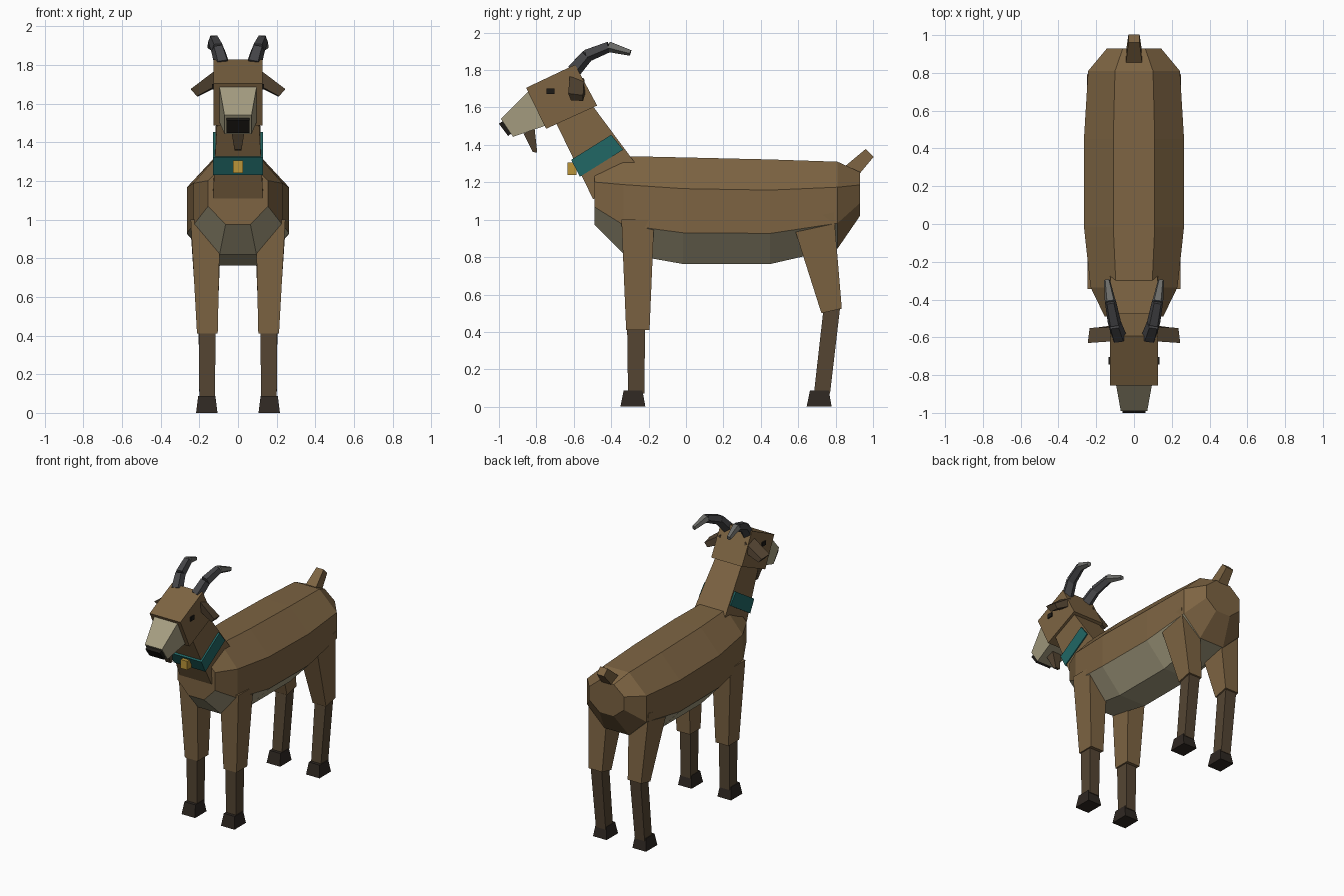
import bpy, bmesh, math
from mathutils import Vector


def material(name, rgb):
    m = bpy.data.materials.new(name)
    m.diffuse_color = (*rgb, 1)
    return m


BROWN = material("brown_coat", (0.205, 0.127, 0.055))
DARK = material("dark_coat", (0.09, 0.06, 0.033))
HOOF = material("hoof_black", (0.028, 0.021, 0.016))
CREAM = material("cream", (0.38, 0.34, 0.22))
HORN = material("horn_grey", (0.06, 0.06, 0.065))
TIP = material("horn_tip_grey", (0.15, 0.15, 0.14))
TEAL = material("teal", (0.015, 0.135, 0.13))
GOLD = material("gold", (0.5, 0.3, 0.04))
BLACK = material("black", (0.012, 0.01, 0.008))


def loft(name, rings, mat):
    """Skin a list of equal-length point rings and cap both ends."""
    bm = bmesh.new()
    vs = [[bm.verts.new(p) for p in ring] for ring in rings]
    n = len(vs[0])
    for a, b in zip(vs, vs[1:]):
        for k in range(n):
            bm.faces.new((a[k], a[(k + 1) % n], b[(k + 1) % n], b[k]))
    bm.faces.new(vs[0])
    bm.faces.new(vs[-1])
    bm.normal_update()
    bmesh.ops.recalc_face_normals(bm, faces=bm.faces)
    me = bpy.data.meshes.new(name)
    bm.to_mesh(me)
    bm.free()
    ob = bpy.data.objects.new(name, me)
    me.materials.append(mat)
    bpy.context.collection.objects.link(ob)
    return ob


def prism(name, profile, mat):
    """Side profile of (y, z, half width) points, centred on x = 0."""
    return loft(name, [[(s * w, y, z) for y, z, w in profile] for s in (-1, 1)], mat)


def block(name, side, profile, mat):
    """Side profile of (y, z, inner x, outer x) points, on one side of the body."""
    return loft(name, [[(side * p[2 + i], p[0], p[1]) for p in profile] for i in (0, 1)], mat)


def segment(name, a, b, ra, rb, sides, mat, turn=0.0):
    """Tapered straight piece from a to b."""
    a, b = Vector(a), Vector(b)
    d = (b - a).normalized()
    u = Vector((1, 0, 0))
    u = (u - d * u.dot(d)).normalized()
    v = d.cross(u)
    ang = [turn + math.tau * k / sides for k in range(sides)]
    return loft(name, [[c + (u * math.cos(t) + v * math.sin(t)) * r for t in ang]
                       for c, r in ((a, ra), (b, rb))], mat)


# Barrel body: octagon stations (y, half width, bottom z, top z)
stations = [(-0.49, 0.155, 0.975, 1.295), (-0.335, 0.23, 0.82, 1.34),
            (-0.015, 0.265, 0.763, 1.333), (0.45, 0.265, 0.763, 1.322),
            (0.81, 0.243, 0.845, 1.31), (0.93, 0.143, 1.02, 1.255)]
R = 1 / math.cos(math.pi / 8)
rings = []
for y, w, lo, hi in stations:
    ring = []
    for k in range(8):
        t = math.pi / 8 + k * math.pi / 4
        ring.append((w * R * math.cos(t), y, (lo + hi) / 2 + (hi - lo) / 2 * R * math.sin(t)))
    rings.append(ring)
body = loft("body", rings, BROWN)

# Cream belly on the three lower strips
body.data.materials.append(CREAM)
for f in body.data.polygons:
    if f.index < 32 and f.index % 8 in (4, 5, 6):
        f.material_index = 1

# Neck, collar and bell
prism("neck", [(-0.497, 1.11, 0.13), (-0.225, 1.24, 0.13),
               (-0.53, 1.65, 0.105), (-0.72, 1.57, 0.105)], BROWN)
prism("collar", [(-0.614, 1.32, 0.13), (-0.567, 1.23, 0.13),
                 (-0.336, 1.374, 0.13), (-0.40, 1.454, 0.13)], TEAL)
prism("collar_bell", [(-0.633, 1.24, 0.027), (-0.585, 1.24, 0.027),
                      (-0.585, 1.305, 0.027), (-0.633, 1.305, 0.027)], GOLD)

# Head, muzzle, nose, beard
prism("head", [(-0.855, 1.705, 0.126), (-0.593, 1.829, 0.126),
               (-0.475, 1.61, 0.126), (-0.748, 1.486, 0.126)], BROWN)
prism("muzzle", [(-0.84, 1.69, 0.097), (-0.99, 1.54, 0.07),
                 (-0.925, 1.443, 0.07), (-0.745, 1.505, 0.097)], CREAM)
prism("nose", [(-1.0, 1.513, 0.06), (-0.975, 1.53, 0.06),
               (-0.93, 1.465, 0.06), (-0.951, 1.447, 0.06)], BLACK)
prism("beard", [(-0.868, 1.46, 0.035), (-0.81, 1.49, 0.035),
                (-0.795, 1.358, 0.018), (-0.82, 1.362, 0.018)], DARK)

# Tail
segment("tail", (0, 0.85, 1.225), (0, 0.982, 1.357), 0.066, 0.042, 4, BROWN, math.pi / 4)

for side, label in ((-1, "right"), (1, "left")):
    # Eye
    block(f"{label}_eye", side, [(-0.745, 1.672, 0.10, 0.135), (-0.703, 1.672, 0.10, 0.135),
                                 (-0.703, 1.702, 0.10, 0.135), (-0.745, 1.702, 0.10, 0.135)], BLACK)
    # Drooping ear: root ring to tip ring
    loft(f"{label}_ear",
         [[(side * x, y, z) for x, y, z in ring] for ring in (
             [(0.10, -0.62, 1.785), (0.10, -0.545, 1.755), (0.10, -0.535, 1.69), (0.10, -0.61, 1.70)],
             [(0.245, -0.63, 1.675), (0.235, -0.55, 1.665), (0.21, -0.55, 1.635), (0.212, -0.615, 1.638)])],
         DARK)
    # Horn: three pieces sweeping backwards
    path = [(0.08, -0.60, 1.80), (0.103, -0.53, 1.88), (0.125, -0.412, 1.927), (0.143, -0.297, 1.893)]
    radii = [0.042, 0.037, 0.031, 0.017]
    path = [(side * x, y, z) for x, y, z in path]
    for i, part in enumerate(("base", "middle", "tip")):
        segment(f"{label}_horn_{part}", path[i], path[i + 1], radii[i], radii[i + 1],
                5, TIP if i == 2 else HORN, math.pi / 2)
    # Front leg
    block(f"{label}_front_upper_leg", side,
          [(-0.345, 1.0, 0.092, 0.245), (-0.17, 1.0, 0.092, 0.245),
           (-0.195, 0.41, 0.105, 0.212), (-0.32, 0.41, 0.105, 0.212)], BROWN)
    block(f"{label}_front_lower_leg", side,
          [(-0.315, 0.45, 0.115, 0.203), (-0.218, 0.45, 0.115, 0.203),
           (-0.223, 0.07, 0.12, 0.2), (-0.31, 0.07, 0.12, 0.2)], DARK)
    # Rear leg
    block(f"{label}_rear_thigh", side,
          [(0.568, 0.99, 0.085, 0.248), (0.79, 1.04, 0.085, 0.248),
           (0.833, 0.525, 0.105, 0.215), (0.724, 0.50, 0.105, 0.215)], BROWN)
    block(f"{label}_rear_lower_leg", side,
          [(0.737, 0.54, 0.115, 0.205), (0.825, 0.54, 0.115, 0.205),
           (0.77, 0.07, 0.12, 0.2), (0.684, 0.07, 0.12, 0.2)], DARK)
    # Hooves
    for end, y in (("front", -0.283), ("rear", 0.713)):
        block(f"{label}_{end}_hoof", side,
              [(y - 0.068, 0, 0.106, 0.217), (y + 0.066, 0, 0.106, 0.217),
               (y + 0.05, 0.088, 0.117, 0.206), (y - 0.05, 0.088, 0.117, 0.206)], HOOF)
